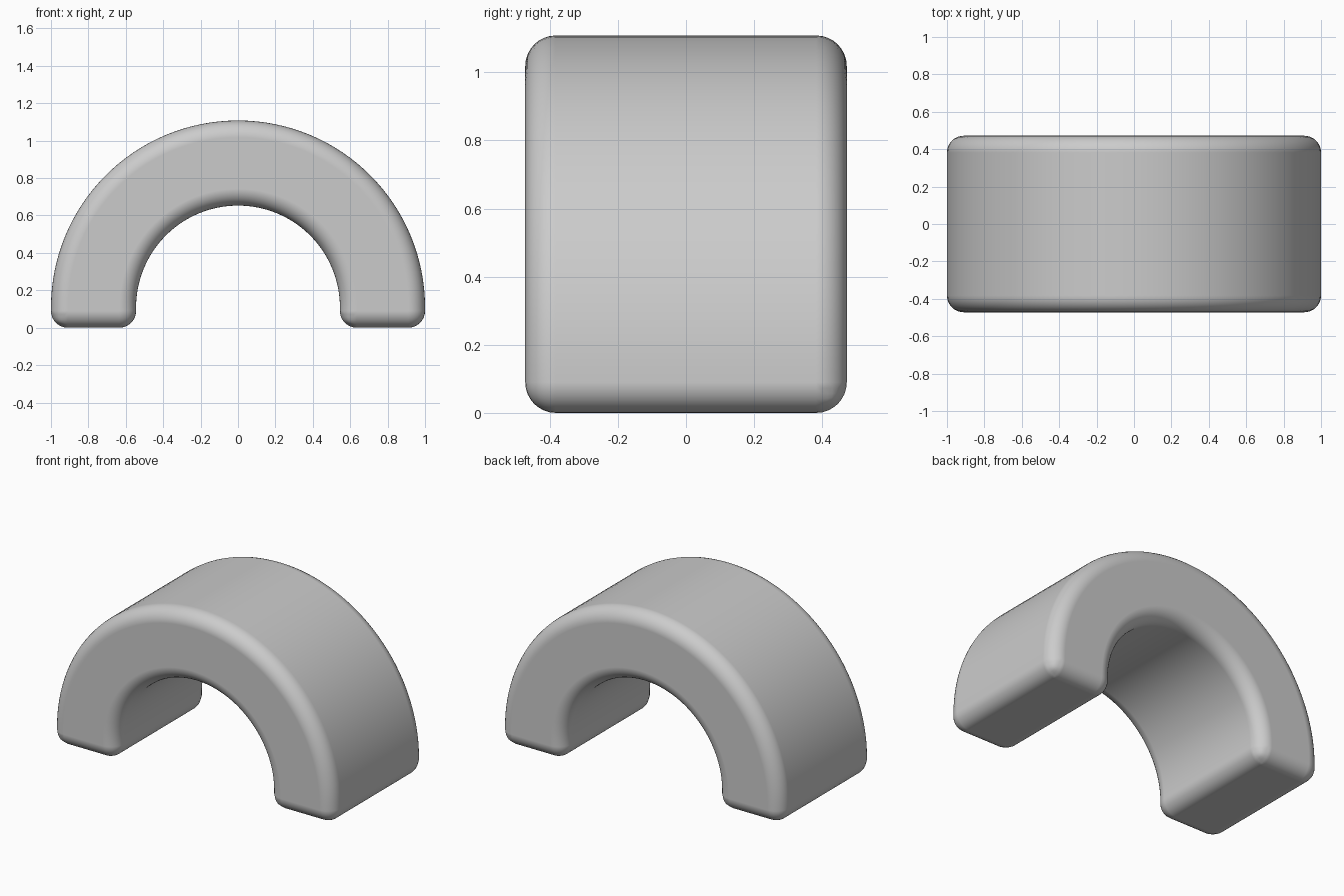
import bpy, bmesh
from math import pi, cos, sin

if "Cube" in bpy.data.objects:
    bpy.data.objects.remove(bpy.data.objects["Cube"])

OUTER, INNER = 1.0, 0.545      # arch radii
SPRING = 0.108                 # height of the short straight feet
HALF_DEPTH = 0.472
SEGMENTS = 64


def arch_line(radius):
    """Half circle standing on two short straight feet."""
    arc = [(radius * cos(pi * i / SEGMENTS), SPRING + radius * sin(pi * i / SEGMENTS))
           for i in range(SEGMENTS + 1)]
    return [(radius, 0)] + arc + [(-radius, 0)]


# Sweep a rectangular section along the arch
bm = bmesh.new()
rings = []
for (xo, zo), (xi, zi) in zip(arch_line(OUTER), arch_line(INNER)):
    section = [(xo, -HALF_DEPTH, zo), (xo, HALF_DEPTH, zo),
               (xi, HALF_DEPTH, zi), (xi, -HALF_DEPTH, zi)]
    rings.append([bm.verts.new(p) for p in section])
for a, b in zip(rings, rings[1:]):
    for k in range(4):
        n = (k + 1) % 4
        bm.faces.new((a[k], a[n], b[n], b[k]))
bm.faces.new(rings[0])
bm.faces.new(rings[-1])
bmesh.ops.recalc_face_normals(bm, faces=bm.faces)
for f in bm.faces:
    f.smooth = True

mesh = bpy.data.meshes.new("arch_block")
bm.to_mesh(mesh)
bm.free()
arch = bpy.data.objects.new("arch_block", mesh)
bpy.context.collection.objects.link(arch)

# Round all the outer edges
bevel = arch.modifiers.new("rounded_edges", 'BEVEL')
bevel.width = 0.09
bevel.segments = 8
bevel.limit_method = 'ANGLE'
bevel.angle_limit = 0.7
bevel.use_clamp_overlap = False
bevel.harden_normals = True
